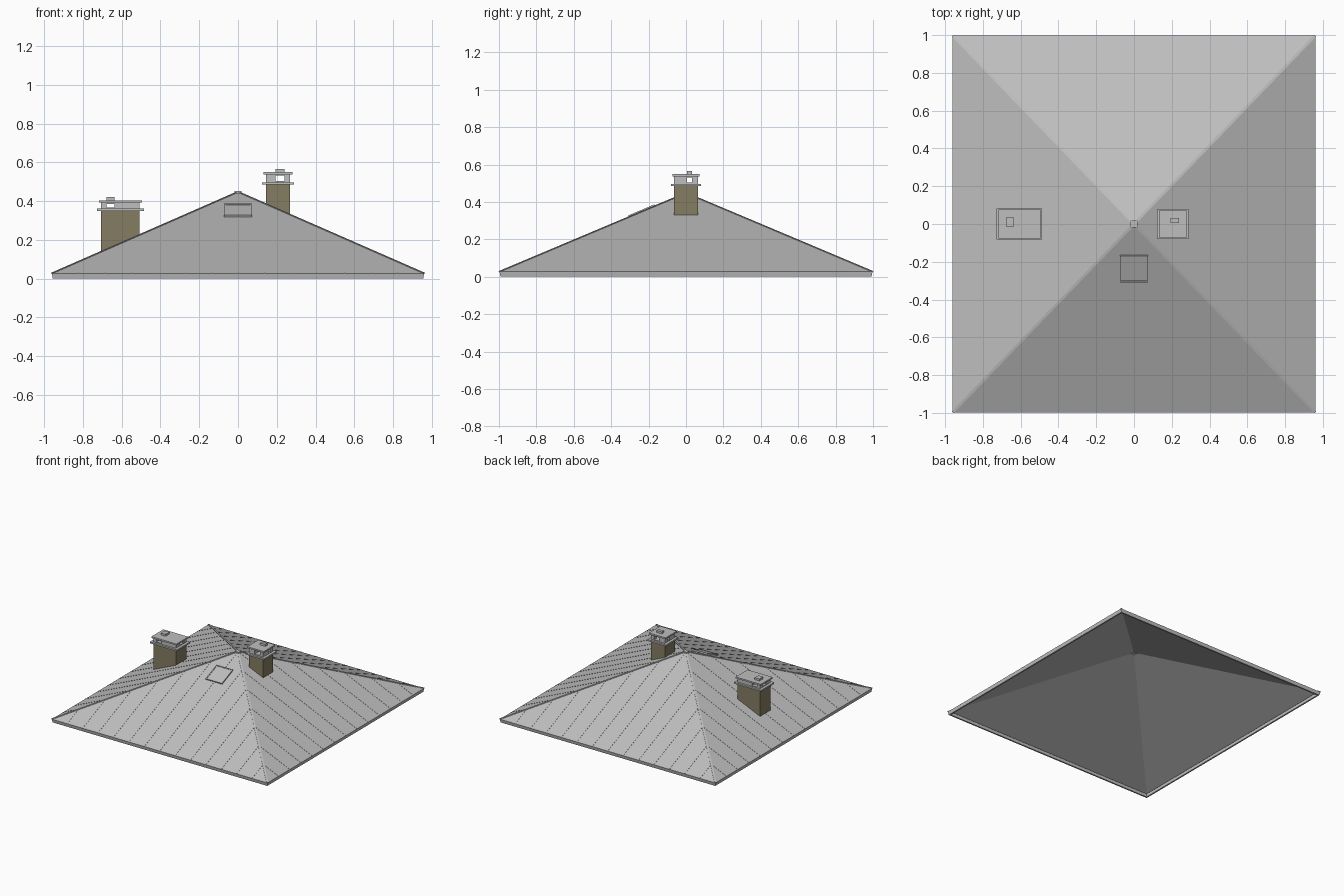
import bpy, bmesh
from mathutils import Vector

if "Cube" in bpy.data.objects:
    bpy.data.objects.remove(bpy.data.objects["Cube"])

HX, HY, EAVE, APEX = 0.96, 0.997, 0.027, 0.447


def material(name, rgb):
    m = bpy.data.materials.new(name)
    m.diffuse_color = (*rgb, 1)
    m.use_nodes = True
    m.node_tree.nodes["Principled BSDF"].inputs["Base Color"].default_value = m.diffuse_color
    return m


ROOF = material("roof_grey", (0.52, 0.52, 0.52))
STONE = material("chimney_olive", (0.235, 0.205, 0.125))


def finish(bm, name, mat):
    bmesh.ops.recalc_face_normals(bm, faces=bm.faces)
    me = bpy.data.meshes.new(name)
    bm.to_mesh(me)
    bm.free()
    me.materials.append(mat)
    ob = bpy.data.objects.new(name, me)
    bpy.context.collection.objects.link(ob)
    return ob


def add_box(bm, x0, x1, y0, y1, z0, z1):
    verts = bmesh.ops.create_cube(bm, size=1)["verts"]
    for v in verts:
        v.co = Vector((x1 if v.co.x > 0 else x0, y1 if v.co.y > 0 else y0,
                       z1 if v.co.z > 0 else z0))
    return verts


def add_beam(bm, a, b, normal, w, h):
    """Rectangular bar lying on a surface from a to b."""
    a, b, n = Vector(a), Vector(b), Vector(normal).normalized()
    side = (b - a).cross(n).normalized() * w / 2
    rings = [[bm.verts.new(p + s) for s in (-side, side, side + n * h, -side + n * h)]
             for p in (a, b)]
    for i in range(4):
        j = (i + 1) % 4
        bm.faces.new((rings[0][i], rings[0][j], rings[1][j], rings[1][i]))
    bm.faces.new(rings[0])
    bm.faces.new(rings[1])


def roof_z(x):
    return APEX - (APEX - EAVE) * abs(x) / HX


CORNERS = [(-1, -1), (1, -1), (1, 1), (-1, 1)]

# Four thin hip slopes, open underneath
bm = bmesh.new()
top = bm.verts.new((0, 0, APEX))
rim = [bm.verts.new((sx * HX, sy * HY, EAVE)) for sx, sy in CORNERS]
for i in range(4):
    bm.faces.new((rim[i], rim[(i + 1) % 4], top))
finish(bm, "roof_slopes", ROOF)

# Eave fascia ring, slightly tapered towards the bottom
bm = bmesh.new()
loops = [[bm.verts.new((sx * (HX - d), sy * (HY - d), z)) for sx, sy in CORNERS]
         for d, z in ((0, EAVE), (0.005, 0), (0.017, 0), (0.017, EAVE - 0.002))]
for k in range(3):
    for i in range(4):
        j = (i + 1) % 4
        bm.faces.new((loops[k][i], loops[k][j], loops[k + 1][j], loops[k + 1][i]))
finish(bm, "eave_fascia", ROOF)

# Hip ridge strips and the small square cap on the peak
bm = bmesh.new()
for sx, sy in CORNERS:
    a, b = Vector((sx * HX, sy * HY, EAVE)), Vector((0, 0, APEX))
    n = (b - a).cross(Vector((-sy * HY, sx * HX, 0)))
    add_beam(bm, a, b, n if n.z > 0 else -n, 0.014, 0.003)
finish(bm, "hip_ridges", ROOF)
bm = bmesh.new()
add_box(bm, -0.018, 0.018, -0.018, 0.018, APEX - 0.012, APEX + 0.004)
finish(bm, "peak_cap", ROOF)

# Thin standing seams running up each slope
bm = bmesh.new()
RISE = APEX - EAVE
for i in range(-6, 7):
    t = i / 7
    for s in (-1, 1):
        f = 1 - abs(t)
        add_beam(bm, (t * HX, s * HY, EAVE),
                 (t * HX, s * HY * (1 - f), EAVE + RISE * f), (0, s * RISE, HY), 0.004, 0.0015)
        add_beam(bm, (s * HX, t * HY, EAVE),
                 (s * HX * (1 - f), t * HY, EAVE + RISE * f), (s * RISE, 0, HX), 0.004, 0.0015)
finish(bm, "roof_seams", ROOF)

# Skylight: raised frame around a slightly sunken pane on the front slope
slope = Vector((0, HY, RISE)).normalized()
normal = Vector((0, -RISE, HY)).normalized()


def on_front(x, y):
    return Vector((x, y, APEX + RISE * y / HY))


bm = bmesh.new()
X, Y0, Y1, F = 0.073, -0.305, -0.165, 0.008
for s in (-1, 1):
    add_beam(bm, on_front(s * (X - F / 2), Y0), on_front(s * (X - F / 2), Y1), normal, F, 0.01)
for y in (Y0 + F / 2, Y1 - F / 2):
    add_beam(bm, on_front(-X + F, y), on_front(X - F, y), normal, F, 0.01)
finish(bm, "skylight_frame", ROOF)
bm = bmesh.new()
add_beam(bm, on_front(0, Y0 + F), on_front(0, Y1 - F), normal, 2 * (X - F), 0.007)
finish(bm, "skylight_pane", ROOF)


def chimney(name, x0, x1, hy, z, pot):
    """Stack cut to the slope, ledge, vented crown on four blocks, lid and pot."""
    px0, px1, py0, py1 = pot
    bm = bmesh.new()
    for v in add_box(bm, x0, x1, -hy, hy, 0, z):
        if v.co.z < z / 2:
            v.co.z = roof_z(v.co.x) + 0.0005
    finish(bm, name + "_stack", STONE)

    bm = bmesh.new()
    add_box(bm, x0 - 0.021, x1 + 0.021, -hy - 0.016, hy + 0.016, z, z + 0.012)
    finish(bm, name + "_ledge", ROOF)

    # Crown with vent slots crossing below the pot
    lid = z + (0.052 if hy < 0.065 else 0.042)
    bm = bmesh.new()
    add_box(bm, x0, x1, -hy, hy, z + 0.012, z + 0.018)
    add_box(bm, x0, x1, -hy, hy, lid - 0.006, lid)
    for a, b in ((x0, px0), (px1, x1)):
        for c, d in ((-hy, py0), (py1, hy)):
            add_box(bm, a, b, c, d, z + 0.018, lid - 0.006)
    finish(bm, name + "_crown", ROOF)

    bm = bmesh.new()
    add_box(bm, x0 - 0.012, x1 + 0.012, -hy - 0.009, hy + 0.009, lid, lid + 0.012)
    finish(bm, name + "_lid", ROOF)
    bm = bmesh.new()
    add_box(bm, px0, px1, py0, py1, lid + 0.012, lid + 0.028)
    finish(bm, name + "_pot", ROOF)


chimney("left_chimney", -0.706, -0.507, 0.067, 0.35, (-0.678, -0.636, -0.013, 0.035))
chimney("right_chimney", 0.144, 0.268, 0.063, 0.485, (0.193, 0.239, 0.006, 0.032))
